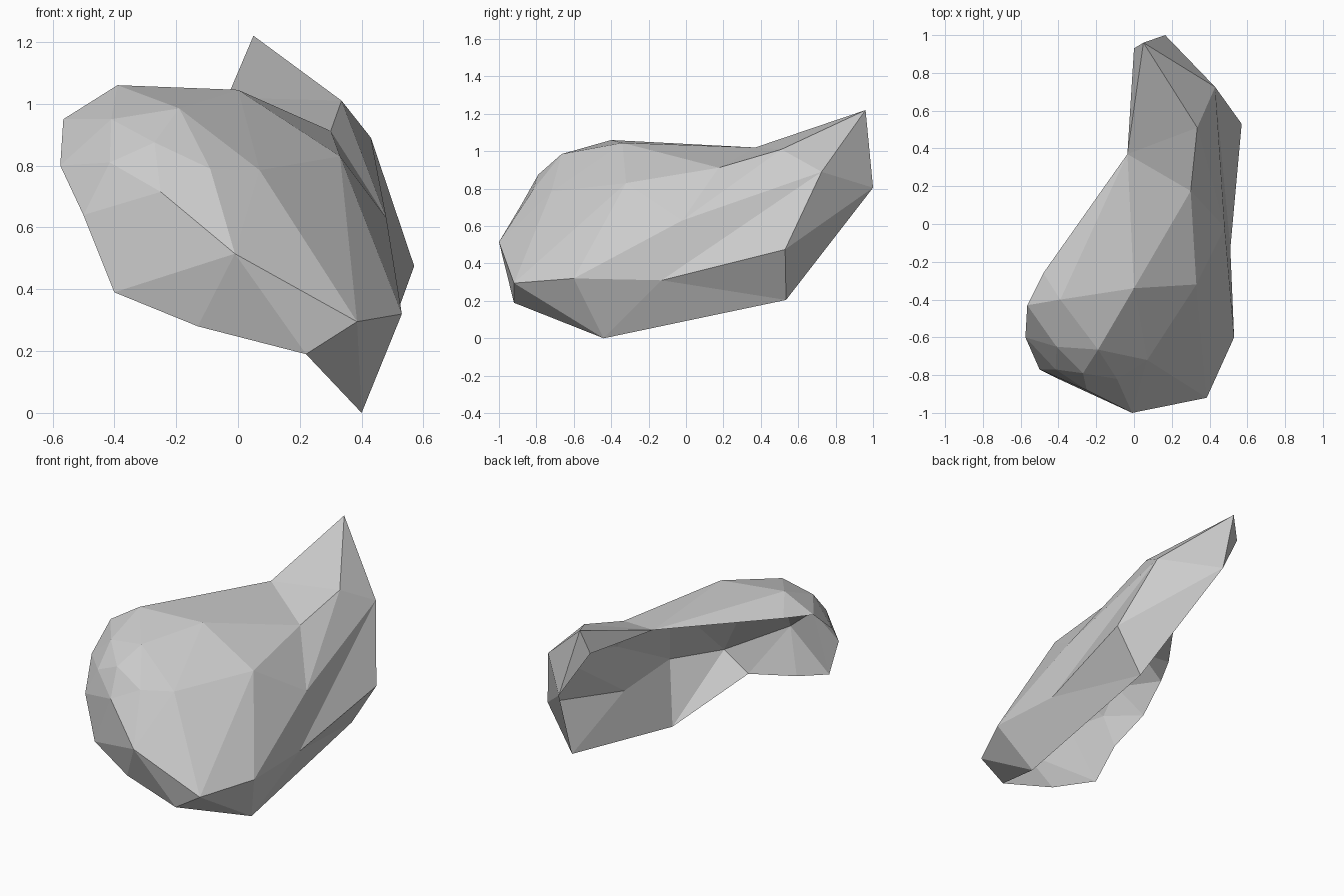
import bpy
import bmesh

if "Cube" in bpy.data.objects:
    bpy.data.objects.remove(bpy.data.objects["Cube"], do_unlink=True)

# Contours of the open stone shell, each corner keyed by a letter
rim = dict(
    T=(0, .93, 1.08), N=(-.035, .37, 1.02), a=(-.48, -.26, .97),
    b=(-.565, -.43, .95), c=(-.575, -.6, .8), d=(-.5, -.77, .64),
    e=(-.4, -.82, .39), f=(-.13, -.89, .28), g=(.22, -.92, .19),
    h=(.4, -.44, 0), i=(.4, .535, .205), j=(.165, 1, .805))
shoulder = dict(
    t=(.05, .96, 1.22), k=(0, -.34, 1.045), l=(-.39, -.4, 1.06),
    m=(-.41, -.65, .95), n=(-.415, -.77, .81), o=(-.25, -.88, .715),
    p=(-.01, -1, .515), q=(.385, -.92, .295), r=(.53, -.6, .32),
    s=(.51, -.13, .31), u=(.57, .53, .475), v=(.43, .725, .89))
crown = dict(
    w=(.335, .51, 1.01), x=(.3, .175, .912), y=(.33, -.32, .83),
    z=(.48, -.02, .63), P=(-.19, -.665, .985), Q=(-.27, -.79, .875),
    R=(-.09, -.82, .79), S=(.07, -.72, .785))

bm = bmesh.new()
corner = {}
for contour in (rim, shoulder, crown):
    for key, position in contour.items():
        corner[key] = bm.verts.new(position)


def add_facet(*keys):
    """Add one triangle, skipping those collapsed by a repeated corner."""
    if len(set(keys)) == len(keys):
        bm.faces.new([corner[key] for key in keys])


def loft(first, second):
    """Skin two contours; a repeated letter makes a fan at that corner."""
    for n in range(len(first) - 1):
        add_facet(first[n], second[n], second[n + 1])
        add_facet(first[n], second[n + 1], first[n + 1])


# Outer band, front and top, front cap, side cap; the back stays open
loft("TNNNabbccddeefgghhhiijjjT",
     "tNklllmmnnoopppqqrssuuvtt")
loft("tNNkkkklmmnooppqqrrssuvt",
     "wwxxySPPPQQQRRSSyyzzvvvw")
loft("PQ", "SR")
loft("yxwv", "zzzz")
bmesh.ops.recalc_face_normals(bm, faces=bm.faces[:])

mesh = bpy.data.meshes.new("boulder_shell")
bm.to_mesh(mesh)
bm.free()
boulder = bpy.data.objects.new("boulder_shell", mesh)
bpy.context.collection.objects.link(boulder)

# Plain stone grey, flat shaded
stone = bpy.data.materials.new("stone grey")
stone.use_nodes = True
colour = (.6, .6, .6, 1)
stone.diffuse_color = colour
shader = stone.node_tree.nodes["Principled BSDF"]
shader.inputs["Base Color"].default_value = colour
shader.inputs["Roughness"].default_value = .9
mesh.materials.append(stone)
